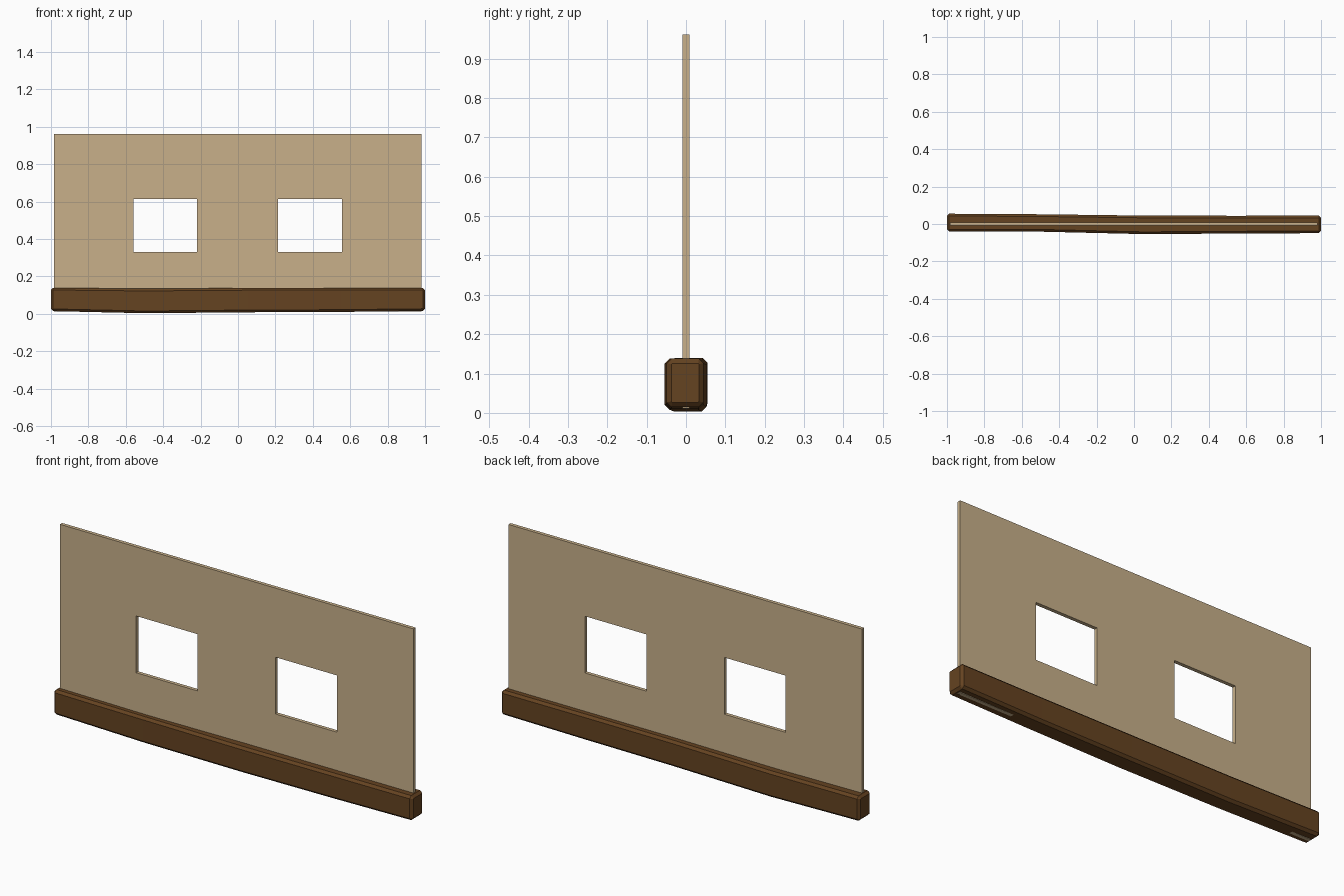
import bpy, bmesh

if "Cube" in bpy.data.objects:
    bpy.data.objects.remove(bpy.data.objects["Cube"])


def material(name, color):
    m = bpy.data.materials.new(name)
    m.diffuse_color = (*color, 1)
    m.use_nodes = True
    m.node_tree.nodes["Principled BSDF"].inputs["Base Color"].default_value = m.diffuse_color
    return m


def finish(bm, name, mat):
    bmesh.ops.recalc_face_normals(bm, faces=bm.faces)
    me = bpy.data.meshes.new(name)
    bm.to_mesh(me)
    bm.free()
    me.materials.append(mat)
    ob = bpy.data.objects.new(name, me)
    bpy.context.collection.objects.link(ob)
    return ob


plaster = material("tan plaster", (0.578, 0.434, 0.254))
wood = material("dark brown wood", (0.13, 0.056, 0.015))

# Wall panel: a grid of cells with two window openings, extruded to thickness
xs = [-0.983, -0.56, -0.22, 0.214, 0.556, 0.98]
zs = [0.0115, 0.33, 0.615, 0.962]
T = 0.009
bm = bmesh.new()
grid = [[bm.verts.new((x, -T, z)) for z in zs] for x in xs]
for i in range(5):
    for j in range(3):
        if j == 1 and i in (1, 3):
            continue
        bm.faces.new((grid[i][j], grid[i + 1][j], grid[i + 1][j + 1], grid[i][j + 1]))
ext = bmesh.ops.extrude_face_region(bm, geom=bm.faces[:])
bmesh.ops.translate(bm, vec=(0, 2 * T, 0),
                    verts=[g for g in ext["geom"] if isinstance(g, bmesh.types.BMVert)])
bmesh.ops.dissolve_limit(bm, angle_limit=0.01, verts=bm.verts[:], edges=bm.edges[:])
finish(bm, "wall_panel", plaster)

# Hewn sill beam: chamfered sections (x, y front, y back, z bottom, z top)
sections = [
    (-0.988, -0.041, 0.055, 0.014, 0.139),
    (-0.50, -0.041, 0.052, 0.003, 0.134),
    (0.05, -0.054, 0.045, 0.008, 0.138),
    (0.55, -0.051, 0.044, 0.010, 0.138),
    (0.988, -0.049, 0.045, 0.015, 0.138),
]
C = 0.012


def ring(bm, x, y0, y1, z0, z1, c=C):
    pts = [(y0 + c, z0), (y1 - c, z0), (y1, z0 + c), (y1, z1 - c),
           (y1 - c, z1), (y0 + c, z1), (y0, z1 - c), (y0, z0 + c)]
    return [bm.verts.new((x, y, z)) for y, z in pts]


def end_ring(bm, s, x):
    # Smaller ring that chamfers the end of the beam
    _, y0, y1, z0, z1 = s
    return ring(bm, x, y0 + C, y1 - C, z0 + C, z1 - C, 0.002)


bm = bmesh.new()
rings = [end_ring(bm, sections[0], -1.0)]
rings += [ring(bm, *s) for s in sections]
rings.append(end_ring(bm, sections[-1], 1.0))
for a, b in zip(rings, rings[1:]):
    for k in range(8):
        n = (k + 1) % 8
        bm.faces.new((a[k], a[n], b[n], b[k]))
bm.faces.new(rings[0])
bm.faces.new(rings[-1])
finish(bm, "sill_beam", wood)
